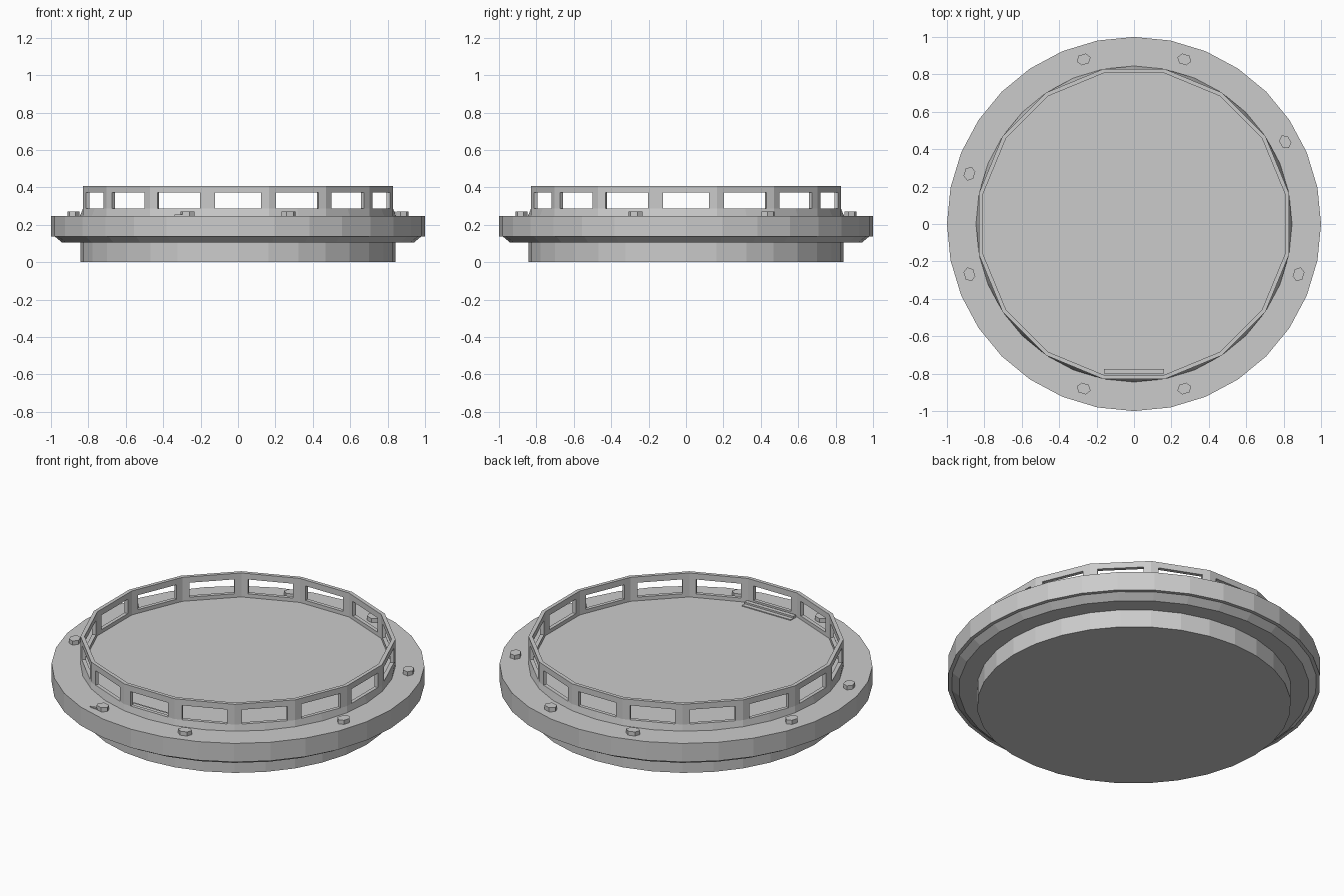
import bpy, bmesh
from math import sin, cos, pi, radians
from mathutils import Vector

if "Cube" in bpy.data.objects:
    bpy.data.objects.remove(bpy.data.objects["Cube"])


def make(name, verts, faces):
    bm = bmesh.new()
    vs = [bm.verts.new(v) for v in verts]
    for f in faces:
        bm.faces.new([vs[i] for i in f])
    bmesh.ops.recalc_face_normals(bm, faces=bm.faces)
    me = bpy.data.meshes.new(name)
    bm.to_mesh(me)
    bm.free()
    ob = bpy.data.objects.new(name, me)
    bpy.context.collection.objects.link(ob)
    return ob


def loft(name, rings, closed=False):
    """Join equal-length rings; cap the ends, or join last to first."""
    n, m = len(rings[0]), len(rings)
    faces = []
    for k in range(m if closed else m - 1):
        a, b = k * n, (k + 1) % m * n
        faces += [(a + i, a + (i + 1) % n, b + (i + 1) % n, b + i) for i in range(n)]
    if not closed:
        faces += [tuple(range(n)), tuple(range((m - 1) * n, m * n))]
    return make(name, [v for r in rings for v in r], faces)


def circle(r, z, n=32, start=0.0):
    return [(r * cos(start + 2 * pi * i / n), r * sin(start + 2 * pi * i / n), z) for i in range(n)]


def faceted(r, z):
    """32 points lying on a 16-sided outline (even points are face centres)."""
    return [(q * cos(pi * i / 16), q * sin(pi * i / 16), z)
            for i in range(32) for q in [r if i % 2 else r * cos(pi / 16)]]


def prism(name, pts, z0, z1):
    return loft(name, [[(x, y, z) for x, y in pts] for z in (z0, z1)])


FLANGE, SILL, HEAD, TOP = 0.248, 0.287, 0.372, 0.407
R_OUT, R_IN, FLOOR = 0.845, 0.823, 0.265

# Round body: base drum and chamfered flange
loft("base_flange", [circle(r, z) for r, z in
     ((0.842, 0), (0.842, 0.105), (0.94, 0.105), (0.98, 0.138), (1, 0.138), (1, FLANGE))])

# Sill blending the round body into the 16-sided wall, with the floor inside
loft("floor_and_sill", [circle(R_OUT, FLANGE), faceted(R_OUT, SILL),
                        faceted(R_IN, SILL), faceted(R_IN, FLOOR)])

# Top rail of the wall
s = pi / 16
loft("top_rail", [circle(R_OUT, HEAD, 16, s), circle(R_OUT, TOP, 16, s),
                  circle(R_IN, TOP, 16, s), circle(R_IN, HEAD, 16, s)], closed=True)

# Bent corner posts between the windows
for k in range(16):
    a = s + k * 2 * s

    def edge_point(r, side):
        m = a + side * s
        ap = r * cos(s)
        w = -side * 0.123
        return (ap * cos(m) - w * sin(m), ap * sin(m) + w * cos(m))

    pts = [edge_point(R_OUT, -1), (R_OUT * cos(a), R_OUT * sin(a)), edge_point(R_OUT, 1),
           edge_point(R_IN, 1), (R_IN * cos(a), R_IN * sin(a)), edge_point(R_IN, -1)]
    prism("corner_post", pts, SILL, HEAD)

# Bolts on the flange, one out of step with the rest
for deg in (28.5, 73, 107, 163, 197, 253, 287, 343):
    a = radians(deg)
    c = Vector((0.92 * cos(a), 0.92 * sin(a)))
    u, t = Vector((cos(a), sin(a))), Vector((-sin(a), cos(a)))
    pts = [c + u * 0.031 * sin(i * pi / 3) + t * 0.039 * cos(i * pi / 3) for i in range(6)]
    prism("flange_bolt", [tuple(p) for p in pts], FLANGE - 0.005, 0.272)

# Small pointer beside one bolt
prism("bolt_pointer", [(-0.34, -0.897), (-0.29, -0.902), (-0.27, -0.87)], FLANGE - 0.005, 0.254)

# Stepped threshold plate inside the front window
for y0, z in ((-0.75, 0.27), (-0.775, 0.28)):
    prism("threshold_plate", [(-0.16, y0), (0.16, y0), (0.16, -0.80), (-0.16, -0.80)], FLOOR - 0.005, z)
